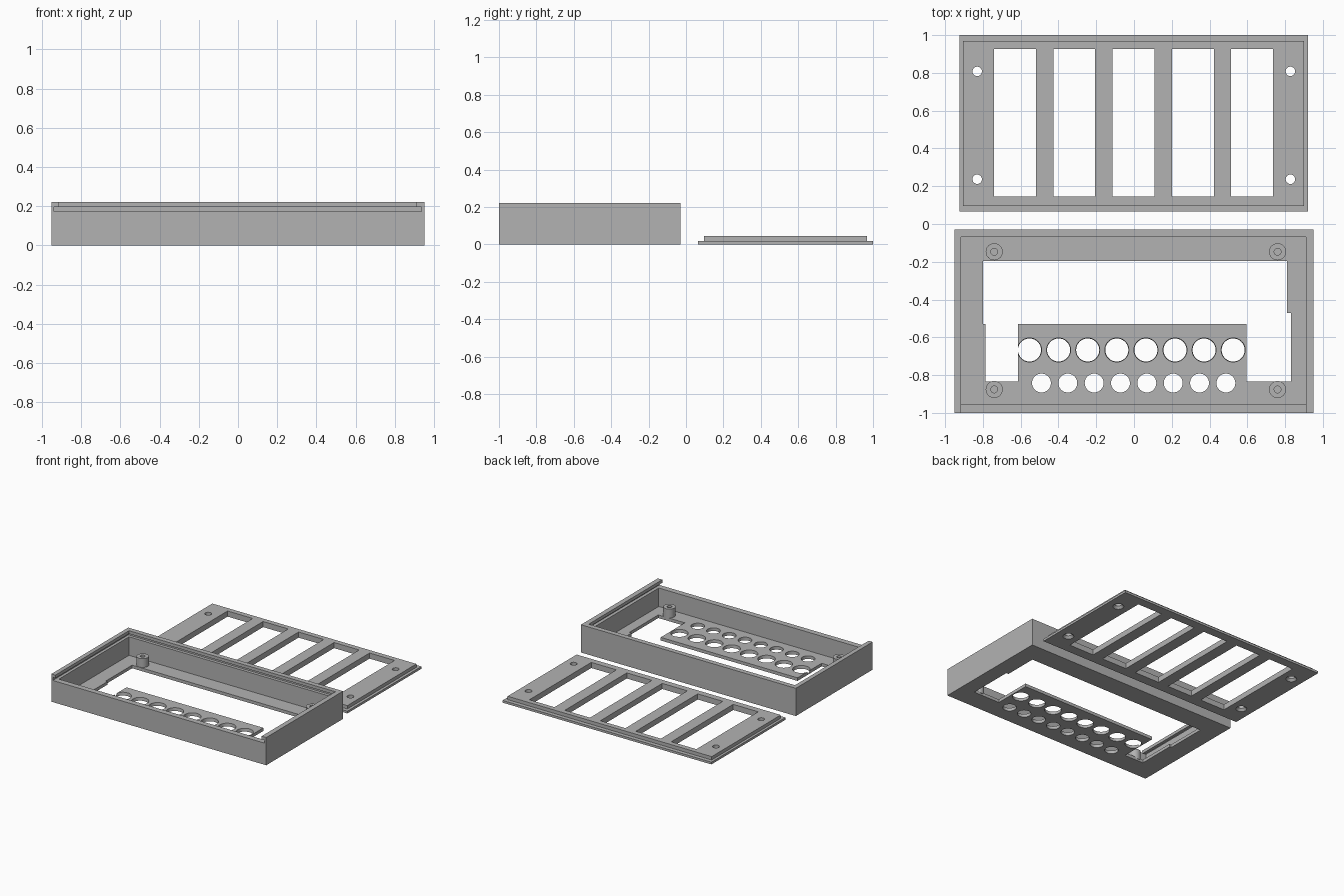
import bpy, bmesh, math
from mathutils import Matrix

cube = bpy.data.objects.get("Cube")
if cube:
    bpy.data.objects.remove(cube, do_unlink=True)

grey = bpy.data.materials.new("plain grey")
grey.use_nodes = True
colour = (0.45, 0.45, 0.45, 1)
grey.diffuse_color = colour
grey.node_tree.nodes["Principled BSDF"].inputs["Base Color"].default_value = colour


def make(name, bm):
    bmesh.ops.recalc_face_normals(bm, faces=bm.faces)
    mesh = bpy.data.meshes.new(name)
    bm.to_mesh(mesh)
    bm.free()
    mesh.materials.append(grey)
    ob = bpy.data.objects.new(name, mesh)
    bpy.context.collection.objects.link(ob)
    return ob


def prism(name, outline, z0, z1):
    bm = bmesh.new()
    face = bm.faces.new([bm.verts.new((x, y, z0)) for x, y in outline])
    top = bmesh.ops.extrude_face_region(bm, geom=[face])["geom"]
    verts = [g for g in top if isinstance(g, bmesh.types.BMVert)]
    bmesh.ops.translate(bm, verts=verts, vec=(0, 0, z1 - z0))
    return make(name, bm)


def box(name, x0, x1, y0, y1, z0, z1):
    return prism(name, [(x0, y0), (x1, y0), (x1, y1), (x0, y1)], z0, z1)


def cone(name, x, y, z0, z1, r0, r1):
    bm = bmesh.new()
    bmesh.ops.create_cone(bm, cap_ends=True, segments=40, radius1=r0, radius2=r1,
                          depth=z1 - z0, matrix=Matrix.Translation((x, y, (z0 + z1) / 2)))
    return make(name, bm)


def combine(target, tool, operation="DIFFERENCE"):
    mod = target.modifiers.new("boolean", "BOOLEAN")
    mod.operation, mod.solver, mod.object = operation, "EXACT", tool
    tool.hide_render = True
    bpy.context.view_layer.update()
    result = bpy.data.meshes.new_from_object(
        target.evaluated_get(bpy.context.evaluated_depsgraph_get()))
    target.modifiers.clear()
    target.data = result
    bpy.data.objects.remove(tool, do_unlink=True)


def smooth(ob):
    bpy.ops.object.select_all(action="DESELECT")
    ob.select_set(True)
    bpy.context.view_layer.objects.active = ob
    bpy.ops.object.shade_smooth_by_angle(angle=math.radians(30))


FLOOR = 0.025

# Open case with a sliding-lid groove that runs out through the low front wall
case = box("case", -0.95, 0.95, -1, -0.03, 0, 0.222)
combine(case, box("cavity", -0.915, 0.91, -0.955, -0.07, FLOOR, 0.3))
combine(case, box("lid_groove", -0.938, 0.936, -1.1, -0.045, 0.173, 0.197))
combine(case, box("lid_opening", -0.915, 0.91, -1.1, -0.07, 0.18, 0.3))

# Floor opening that leaves the connector panel standing
opening = [(-0.8, -0.195), (0.81, -0.195), (0.81, -0.47), (0.83, -0.47),
           (0.83, -0.835), (0.595, -0.835), (0.595, -0.53), (-0.615, -0.53),
           (-0.615, -0.835), (-0.785, -0.835), (-0.785, -0.53), (-0.8, -0.53)]
combine(case, prism("floor_opening", opening, -0.1, 0.1))

# Two rows of round holes in the panel
for i in range(8):
    combine(case, cone("large_hole", -0.553 + 0.154 * i, -0.667, -0.02, 0.045, 0.059, 0.066))
    combine(case, cone("small_hole", -0.49 + 0.1395 * i, -0.842, -0.02, 0.045, 0.05, 0.05))
smooth(case)

# Screw posts in the corners
for side, x in (("right", -0.74), ("left", 0.76)):
    for end, y in (("back", -0.147), ("front", -0.876)):
        post = cone(f"{end}_{side}_post", x, y, FLOOR - 0.01, 0.095, 0.045, 0.045)
        combine(post, cone("post_hole", x, y, FLOOR, 0.2, 0.018, 0.018))
        smooth(post)

# Stepped lid with five windows
lid = box("lid", -0.925, 0.922, 0.065, 1, 0, 0.018)
combine(lid, box("lid_step", -0.905, 0.9, 0.096, 0.968, 0.01, 0.045), "UNION")
for i in range(5):
    x = -0.63 + 0.3138 * i
    combine(lid, box("window", x - 0.111, x + 0.111, 0.145, 0.927, -0.1, 0.1))

# Countersunk lid screw holes
for x in (-0.83, 0.828):
    for y in (0.237, 0.808):
        combine(lid, cone("screw_hole", x, y, -0.1, 0.1, 0.025, 0.025))
        combine(lid, cone("countersink", x, y, -0.002, 0.02, 0.042, 0.024))
smooth(lid)
